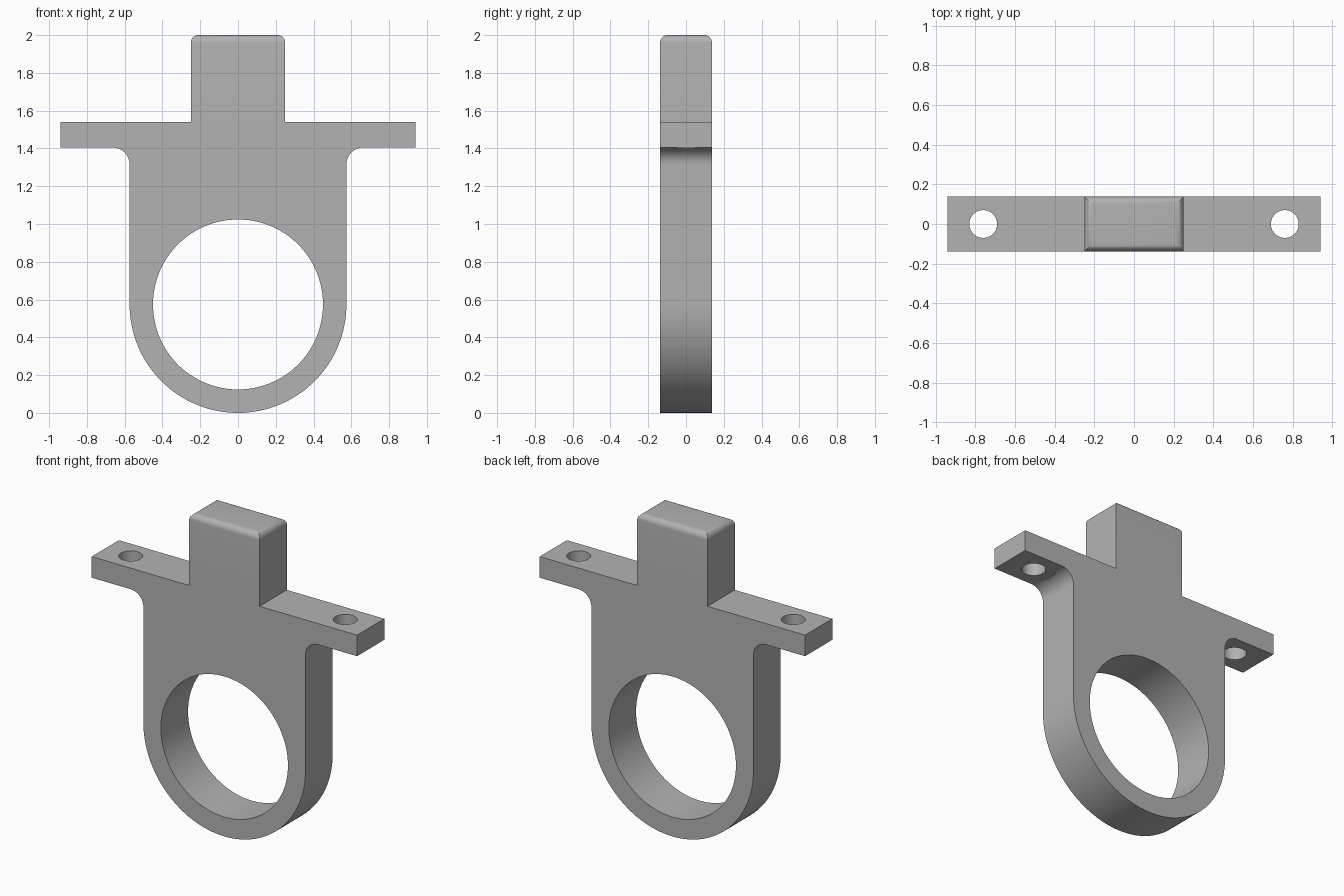
import bpy, bmesh
from math import sin, cos, pi, radians
from mathutils import Vector, Matrix

if "Cube" in bpy.data.objects:
    bpy.data.objects.remove(bpy.data.objects["Cube"], do_unlink=True)

HALF_DEPTH = 0.1375
RING_R, BORE_R = 0.574, 0.45
FLANGE_X, FLANGE_LOW, FLANGE_TOP = 0.94, 1.405, 1.54
POST_X, POST_TOP, POST_ROUND = 0.25, 2.0, 0.04
FILLET = 0.09
HOLE_X, HOLE_R, SPOT_R = 0.76, 0.07, 0.13

metal = bpy.data.materials.new("plain grey")
metal.use_nodes = True
grey = (0.45, 0.45, 0.45, 1)
metal.diffuse_color = grey
metal.node_tree.nodes["Principled BSDF"].inputs["Base Color"].default_value = grey


def arc(cx, cz, r, start, end, steps):
    """Points on an arc in the XZ plane, angles in degrees."""
    angles = [radians(start + (end - start) * i / steps) for i in range(steps + 1)]
    return [(cx + r * cos(a), cz + r * sin(a)) for a in angles]


def add_object(name, bm):
    bmesh.ops.recalc_face_normals(bm, faces=bm.faces)
    mesh = bpy.data.meshes.new(name)
    bm.to_mesh(mesh)
    bm.free()
    obj = bpy.data.objects.new(name, mesh)
    bpy.context.collection.objects.link(obj)
    mesh.materials.append(metal)
    return obj


def cylinder_cutter(name, radius, length, location, along_y=False, sides=48):
    bm = bmesh.new()
    turn = Matrix.Rotation(pi / 2 if along_y else 0, 4, "X")
    bmesh.ops.create_cone(bm, cap_ends=True, segments=sides, radius1=radius,
                          radius2=radius, depth=length,
                          matrix=Matrix.Translation(location) @ turn)
    obj = add_object(name, bm)
    obj.hide_render = True
    return obj


# Bracket outline: right half from the bottom up, then mirrored
half = arc(0, RING_R, RING_R, -90, 0, 32)
half += arc(RING_R + FILLET, FLANGE_LOW - FILLET, FILLET, 180, 90, 12)
half += [(FLANGE_X, FLANGE_LOW), (FLANGE_X, FLANGE_TOP),
         (POST_X, FLANGE_TOP), (POST_X, POST_TOP)]
outline = half + [(-x, z) for x, z in reversed(half[1:])]

# Bracket body: extruded outline with a rounded post top
bm = bmesh.new()
face = bm.faces.new([bm.verts.new((x, -HALF_DEPTH, z)) for x, z in outline])
extruded = bmesh.ops.extrude_face_region(bm, geom=[face])
moved = [v for v in extruded["geom"] if isinstance(v, bmesh.types.BMVert)]
bmesh.ops.translate(bm, verts=moved, vec=Vector((0, 2 * HALF_DEPTH, 0)))
bmesh.ops.recalc_face_normals(bm, faces=bm.faces)
top_edges = [e for e in bm.edges if all(v.co.z > POST_TOP - 0.001 for v in e.verts)]
bmesh.ops.bevel(bm, geom=top_edges, offset=POST_ROUND, segments=8,
                profile=0.5, affect="EDGES")
bracket = add_object("ring_bracket", bm)

# Cutters: large bore, screw holes, and spot faces under the flange
cutters = [cylinder_cutter("bore_cutter", BORE_R, 1, (0, 0, RING_R), True, 96)]
for side, sx in (("left", 1), ("right", -1)):
    cutters.append(cylinder_cutter(side + "_hole_cutter", HOLE_R, 0.6,
                                   (sx * HOLE_X, 0, FLANGE_TOP)))
    cutters.append(cylinder_cutter(side + "_spot_face_cutter", SPOT_R, 0.2,
                                   (sx * HOLE_X, 0, FLANGE_LOW - 0.1005)))
for cutter in cutters:
    mod = bracket.modifiers.new(cutter.name, "BOOLEAN")
    mod.operation = "DIFFERENCE"
    mod.solver = "EXACT"
    mod.object = cutter

# Apply the cuts, drop the cutters and smooth the curved walls
bpy.ops.object.select_all(action="DESELECT")
bracket.select_set(True)
bpy.context.view_layer.objects.active = bracket
for mod in list(bracket.modifiers):
    bpy.ops.object.modifier_apply(modifier=mod.name)
for cutter in cutters:
    bpy.data.objects.remove(cutter, do_unlink=True)
bpy.ops.object.shade_smooth_by_angle(angle=radians(30))
